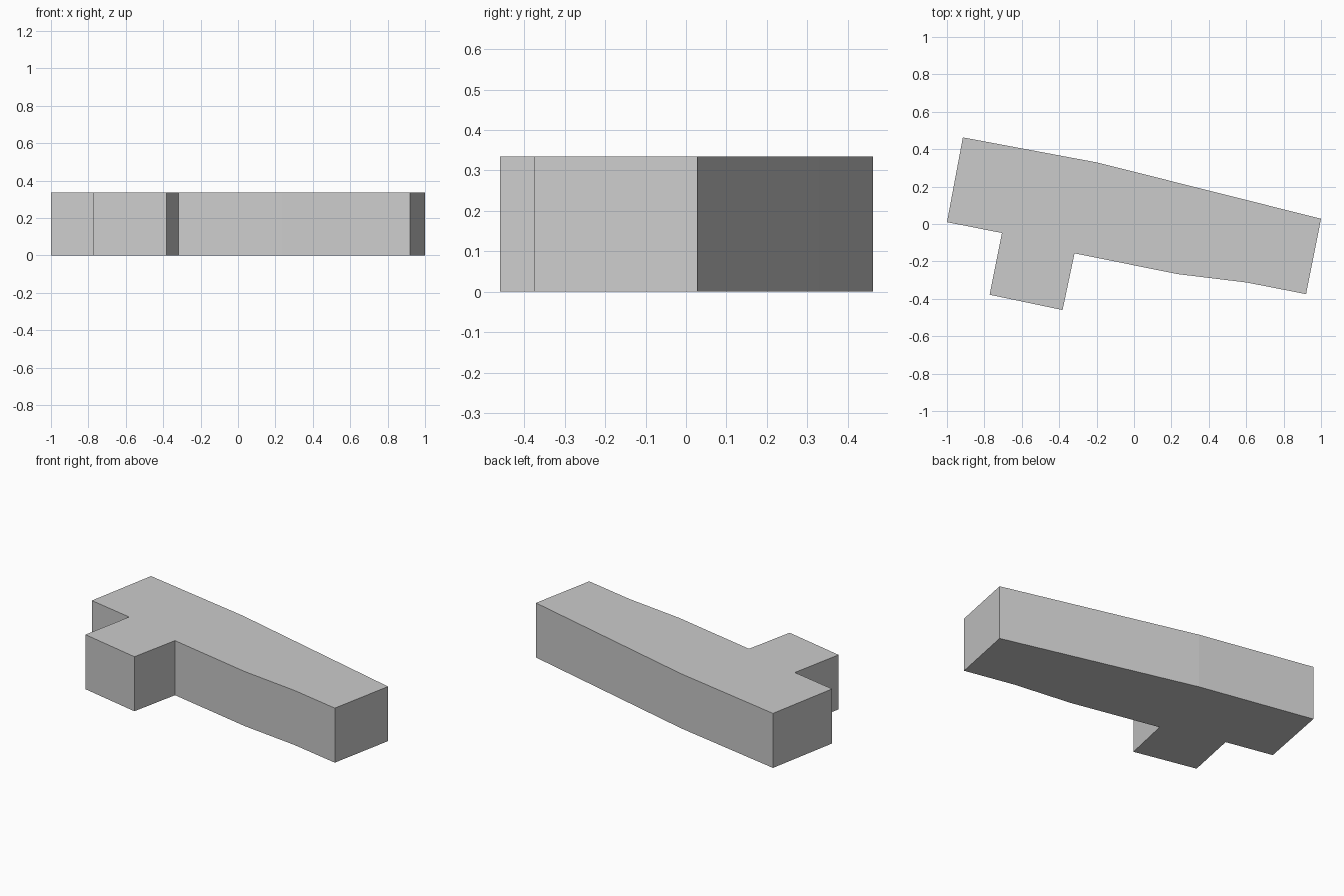
import bpy
import bmesh

cube = bpy.data.objects.get("Cube")
if cube:
    bpy.data.objects.remove(cube, do_unlink=True)

HEIGHT = 0.335

# Material
grey = bpy.data.materials.new("light grey")
grey.use_nodes = True
grey.diffuse_color = (0.6, 0.6, 0.6, 1)
grey.node_tree.nodes["Principled BSDF"].inputs["Base Color"].default_value = grey.diffuse_color

# Footprint, counter-clockwise: long body with a short wing on the front
footprint = [
    (-1.0, 0.01), (-0.706, -0.048),
    (-0.772, -0.378), (-0.382, -0.46),      # wing
    (-0.318, -0.157), (0.235, -0.268), (0.604, -0.313),
    (0.92, -0.375), (1.0, 0.028),           # right end
    (-0.198, 0.329), (-0.915, 0.463),       # back wall
]


def extrude_outline(name, outline, height, material):
    """Closed prism standing on the ground."""
    bm = bmesh.new()
    base = bm.faces.new([bm.verts.new((x, y, 0)) for x, y in outline])
    result = bmesh.ops.extrude_face_region(bm, geom=[base], use_keep_orig=True)
    top = [v for v in result["geom"] if isinstance(v, bmesh.types.BMVert)]
    bmesh.ops.translate(bm, verts=top, vec=(0, 0, height))
    bmesh.ops.recalc_face_normals(bm, faces=bm.faces)
    mesh = bpy.data.meshes.new(name)
    bm.to_mesh(mesh)
    bm.free()
    mesh.materials.append(material)
    obj = bpy.data.objects.new(name, mesh)
    bpy.context.collection.objects.link(obj)
    return obj


extrude_outline("building_block", footprint, HEIGHT, grey)
